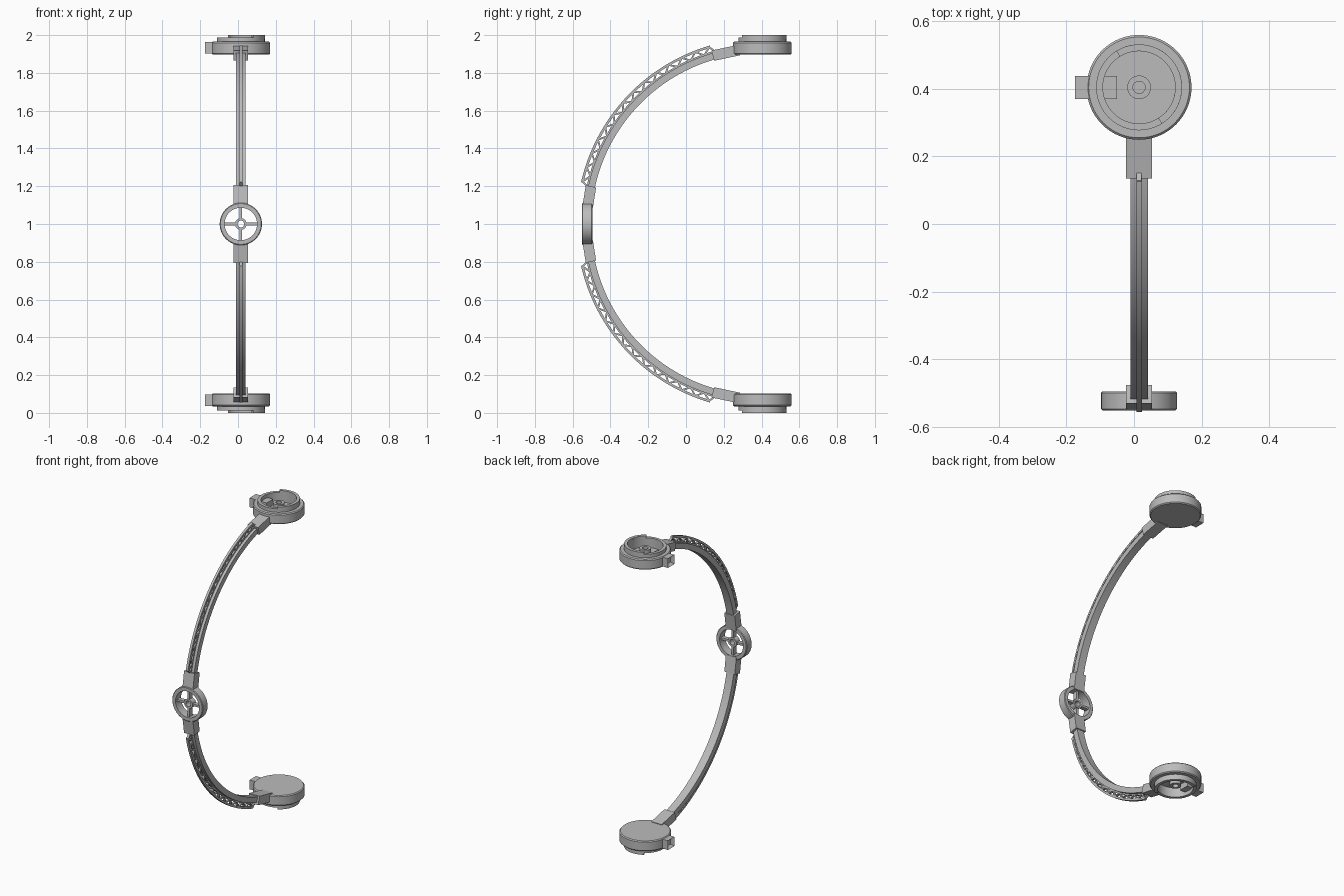
import bpy, bmesh
from math import sin, cos, pi, radians

cube = bpy.data.objects.get("Cube")
if cube:
    bpy.data.objects.remove(cube)

grey = bpy.data.materials.new("plain grey")
grey.use_nodes = True
GREY = (0.5, 0.5, 0.5, 1)
grey.diffuse_color = GREY
grey.node_tree.nodes["Principled BSDF"].inputs["Base Color"].default_value = GREY

CENTRE = (0.015, 0.404, 1.0)   # centre of the big arc, origin of every part


def finish(name, bm, mirror=True):
    """Turn a bmesh into a shaded object, mirrored to the lower half."""
    bmesh.ops.recalc_face_normals(bm, faces=bm.faces)
    mesh = bpy.data.meshes.new(name)
    bm.to_mesh(mesh)
    bm.free()
    mesh.materials.append(grey)
    ob = bpy.data.objects.new(name, mesh)
    ob.location = CENTRE
    bpy.context.collection.objects.link(ob)
    if mirror:
        mod = ob.modifiers.new("Mirror", 'MIRROR')
        mod.use_axis = (False, False, True)
        mod.use_mirror_merge = False
    bpy.ops.object.select_all(action='DESELECT')
    ob.select_set(True)
    bpy.context.view_layer.objects.active = ob
    bpy.ops.object.shade_smooth_by_angle(angle=radians(30))
    return ob


def polar(r, deg):
    a = radians(deg)
    return -r * cos(a), r * sin(a)


def prism(bm, outline, half):
    """Extrude a (y, z) outline across x."""
    face = bm.faces.new([bm.verts.new((-half, y, z)) for y, z in outline])
    new = bmesh.ops.extrude_face_region(bm, geom=[face])["geom"]
    verts = [v for v in new if isinstance(v, bmesh.types.BMVert)]
    bmesh.ops.translate(bm, vec=(2 * half, 0, 0), verts=verts)


def arc_bar(bm, r0, r1, a0, a1, half, n):
    """Curved bar of rectangular section, capped at both ends."""
    rings = []
    for i in range(n + 1):
        a = a0 + (a1 - a0) * i / n
        rings.append([bm.verts.new((x, *polar(r, a)))
                      for x, r in ((-half, r0), (half, r0), (half, r1), (-half, r1))])
    for p, q in zip(rings, rings[1:]):
        for k in range(4):
            bm.faces.new((p[k], p[k - 1], q[k - 1], q[k]))
    bm.faces.new(rings[0])
    bm.faces.new(rings[-1])


def lathe(bm, profile, n=64, start=0, sweep=360):
    """Sweep a closed or axis-ended (r, z) profile around z."""
    full = sweep == 360
    verts = [bm.verts.new((r, 0, z)) for r, z in profile]
    edges = [bm.edges.new(p) for p in zip(verts, verts[1:])]
    if profile[0][0] > 0:
        edges.append(bm.edges.new((verts[-1], verts[0])))
    turn = [cos(radians(start)), sin(radians(start))]
    for v in verts:
        v.co.x, v.co.y = v.co.x * turn[0], v.co.x * turn[1]
    if not full:
        bm.faces.new(verts)
    out = bmesh.ops.spin(bm, geom=verts + edges, cent=(0, 0, 0), axis=(0, 0, 1),
                         angle=radians(sweep), steps=n, use_merge=full)
    if not full:
        bm.faces.new([g for g in out["geom_last"] if isinstance(g, bmesh.types.BMVert)])
    bmesh.ops.remove_doubles(bm, verts=bm.verts, dist=1e-5)


def box(bm, lo, hi):
    verts = bmesh.ops.create_cube(bm, size=1)["verts"]
    for v in verts:
        v.co = [(a + b) / 2 + c * (b - a) for a, b, c in zip(lo, hi, v.co)]
    return verts


# Curved main beam
bm = bmesh.new()
arc_bar(bm, 0.907, 0.943, 9, 79, 0.026, 40)
finish("arm_beam", bm)

# Lattice on the outside of the beam: outer flange, end struts and zigzag
bm = bmesh.new()
A0, A1, BAYS, T = 13.0, 73.6, 13, 0.0045
arc_bar(bm, 0.972, 0.985, A0, A1, 0.008, 40)
arc_bar(bm, 0.938, 0.951, A0 - 1.5, A1 + 2.2, 0.008, 40)
step = (A1 - A0) / (2 * BAYS)
nodes = [polar(0.977 if i % 2 == 0 else 0.945, A0 + 0.3 + (A1 - A0 - 0.6) * i / (2 * BAYS))
         for i in range(2 * BAYS + 1)]
nodes = [polar(0.945, A0 - 1)] + nodes + [polar(0.945, A1 + 1.2)]
for (y0, z0), (y1, z1) in zip(nodes, nodes[1:]):
    length = ((y1 - y0) ** 2 + (z1 - z0) ** 2) ** 0.5
    ny, nz = -(z1 - z0) / length * T, (y1 - y0) / length * T
    prism(bm, [(y0 + ny, z0 + nz), (y1 + ny, z1 + nz),
               (y1 - ny, z1 - nz), (y0 - ny, z0 - nz)], 0.0075)
finish("arm_lattice", bm)

# Straight sockets at both ends of the beam
for name, a0, a1 in (("wheel_socket", 5.5, 12.4), ("disc_socket", 73.6, 82.5)):
    bm = bmesh.new()
    arc_bar(bm, 0.901, 0.957, a0, a1, 0.038, 1)
    finish(name, bm)

# End disc: bevelled body with a raised collar around a deep recess
bm = bmesh.new()
lathe(bm, [(0, 0.897), (0.149, 0.897), (0.155, 0.903), (0.155, 0.959), (0.149, 0.965),
           (0.127, 0.965), (0.127, 0.988), (0.107, 0.988), (0.107, 0.925), (0, 0.925)])
finish("end_disc", bm)

# Higher half of the collar
bm = bmesh.new()
lathe(bm, [(0.107, 0.98), (0.127, 0.98), (0.127, 1.0), (0.107, 1.0)], 32, -58, 180)
finish("collar_step", bm)

# Hollow boss in the recess
bm = bmesh.new()
lathe(bm, [(0.018, 0.92), (0.035, 0.92), (0.035, 0.972), (0.018, 0.972)], 32)
finish("centre_boss", bm)

# Side connector running through the disc wall, with a socket in its end
bm = bmesh.new()
box(bm, (-0.19, -0.034, 0.902), (-0.065, 0.034, 0.963))
end = min(bm.faces, key=lambda f: f.calc_center_median().x)
bmesh.ops.inset_region(bm, faces=[end], thickness=0.018)
bmesh.ops.translate(bm, vec=(0.02, 0, 0), verts=end.verts)
finish("side_connector", bm)

# Spoked wheel at the middle of the arm
bm = bmesh.new()
lathe(bm, [(0.086, 0.899), (0.108, 0.899), (0.112, 0.903), (0.112, 0.951),
           (0.108, 0.955), (0.086, 0.955)])
lathe(bm, [(0.018, 0.909), (0.031, 0.909), (0.031, 0.945), (0.018, 0.945)], 32)
for dx, dy in ((1, 0), (-1, 0), (0, 1), (0, -1)):
    ends = [(0.026 * dx, 0.026 * dy), (0.09 * dx, 0.09 * dy)]
    wx, wy = 0.007 * abs(dy), 0.007 * abs(dx)
    box(bm, (min(e[0] for e in ends) - wx, min(e[1] for e in ends) - wy, 0.913),
        (max(e[0] for e in ends) + wx, max(e[1] for e in ends) + wy, 0.941))
for v in bm.verts:               # turn the axle to face the front
    v.co.y, v.co.z = -v.co.z, v.co.y
finish("spoked_wheel", bm, mirror=False)
